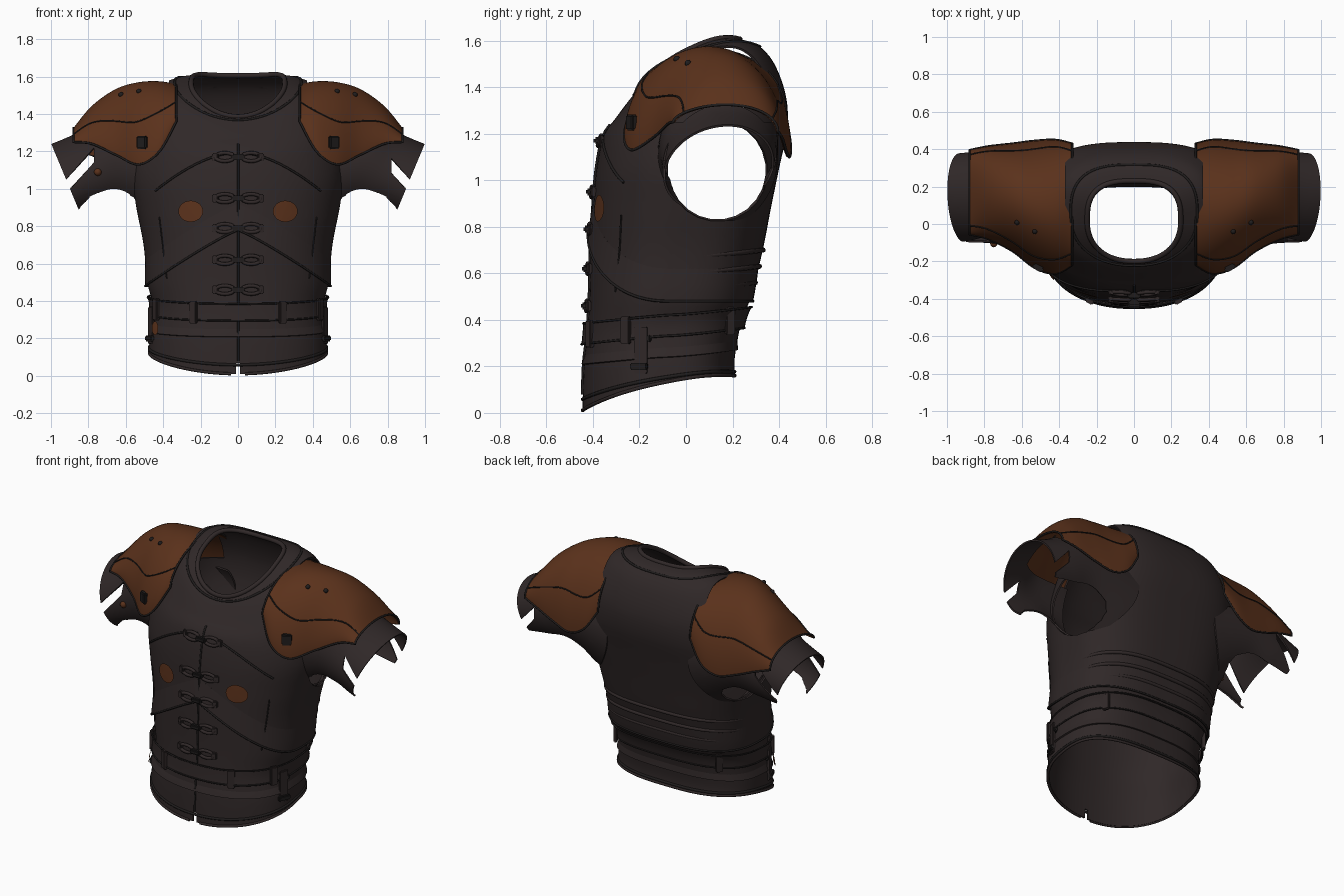
import bpy, bmesh, math
from math import sin, cos, pi
from mathutils import Vector, Matrix

if "Cube" in bpy.data.objects:
    bpy.data.objects.remove(bpy.data.objects["Cube"])


def material(name, rgb):
    m = bpy.data.materials.new(name)
    m.use_nodes = True
    m.diffuse_color = (*rgb, 1)
    bsdf = m.node_tree.nodes["Principled BSDF"]
    bsdf.inputs["Base Color"].default_value = (*rgb, 1)
    bsdf.inputs["Roughness"].default_value = 0.8
    return m


LEATHER = material("dark leather", (0.029, 0.021, 0.021))
TRIM = material("black trim", (0.014, 0.012, 0.012))
BROWN = material("brown leather", (0.103, 0.031, 0.011))


def spline(rows, t):
    """Smooth interpolation through rows of values."""
    n = len(rows)
    i = min(max(int(t), 0), n - 2)
    f = t - i
    a, b, c, d = (rows[min(max(i + k, 0), n - 1)] for k in (-1, 0, 1, 2))
    return [q + f / 2 * (r - p + f * (2 * p - 5 * q + 4 * r - s + f * (3 * (q - r) + s - p)))
            for p, q, r, s in zip(a, b, c, d)]


def finish(name, bm, mat):
    bmesh.ops.recalc_face_normals(bm, faces=bm.faces)
    me = bpy.data.meshes.new(name)
    bm.to_mesh(me)
    bm.free()
    me.materials.append(mat)
    ob = bpy.data.objects.new(name, me)
    bpy.context.collection.objects.link(ob)


def sheet(name, fn, nu, nv, mat, closed=True, keep=None, cuts=(), thick=0.01):
    """Thin shell over fn(u, v); cuts are planes that give clean opening edges."""
    bm = bmesh.new()
    cols = nu if closed else nu + 1
    g = [[bm.verts.new(fn(i / nu, j / nv)) for i in range(cols)] for j in range(nv + 1)]
    for j in range(nv):
        for i in range(nu):
            k = (i + 1) % cols
            bm.faces.new((g[j][i], g[j][k], g[j + 1][k], g[j + 1][i]))
    for co, no in cuts:
        bmesh.ops.bisect_plane(bm, geom=bm.verts[:] + bm.edges[:] + bm.faces[:], dist=1e-4,
                               plane_co=co, plane_no=no)
    if keep:
        gone = [f for f in bm.faces if not keep(f.calc_center_median())]
        bmesh.ops.delete(bm, geom=gone, context='FACES')
    bmesh.ops.recalc_face_normals(bm, faces=bm.faces)
    # Offset a copy along the normals and join the rims
    bm.normal_update()
    shift = {v: v.co - v.normal * thick for v in bm.verts}
    rims = [e for e in bm.edges if e.is_boundary]
    faces = bm.faces[:]
    twin = {v: bm.verts.new(co) for v, co in shift.items()}
    for f in faces:
        bm.faces.new([twin[v] for v in reversed(f.verts)])
    for e in rims:
        a, b = e.verts
        bm.faces.new((a, b, twin[b], twin[a]))
    finish(name, bm, mat)


def tube(name, pts, r, mat, closed=False):
    cu = bpy.data.curves.new(name, 'CURVE')
    cu.dimensions = '3D'
    cu.bevel_depth = r
    cu.bevel_resolution = 2
    cu.use_fill_caps = True
    sp = cu.splines.new('POLY')
    sp.points.add(len(pts) - 1)
    for q, p in zip(sp.points, pts):
        q.co = (*p, 1)
    sp.use_cyclic_u = closed
    cu.materials.append(mat)
    bpy.context.collection.objects.link(bpy.data.objects.new(name, cu))


def block(name, pos, size, turn, mat):
    bm = bmesh.new()
    m = Matrix.Translation(pos) @ Matrix.Rotation(turn, 4, 'Z') @ Matrix.Diagonal((*size, 1))
    bmesh.ops.create_cube(bm, size=1, matrix=m)
    bmesh.ops.bevel(bm, geom=bm.edges[:], offset=min(size) * 0.25, segments=2, affect='EDGES')
    finish(name, bm, mat)


def stud(name, pos, r, mat):
    bm = bmesh.new()
    bmesh.ops.create_uvsphere(bm, u_segments=12, v_segments=8, radius=r,
                              matrix=Matrix.Translation(pos))
    finish(name, bm, mat)


# Torso rings: front z, back z, side lift, half width, front y, back y
RINGS = [(.01, .16, .03, .475, -.445, .21), (.2, .24, 0, .47, -.44, .21),
         (.34, .4, 0, .455, -.425, .24), (.5, .5, 0, .485, -.415, .28),
         (.7, .7, 0, .505, -.41, .33), (.88, .88, 0, .54, -.4, .365),
         (1.05, 1.05, 0, .57, -.385, .4), (1.19, 1.22, 0, .56, -.355, .435),
         (1.27, 1.36, .06, .52, -.3, .43), (1.33, 1.5, .1, .42, -.255, .38),
         (1.37, 1.58, .07, .33, -.22, .31), (1.385, 1.605, .05, .25, -.2, .23)]
LAST = len(RINGS) - 1


def point(a, v):
    zf, zb, lift, w, yf, yb = spline(RINGS, v)
    c, s = cos(a), sin(a)
    e = 0.9 if s < 0 else 0.7
    x = math.copysign(abs(c) ** e, c) * w
    t = (1 + math.copysign(abs(s) ** e, s)) / 2
    return Vector((x, yf + (yb - yf) * t, zf + (zb - zf) * t ** 0.8 + lift * c * c))


def surf(a, z, off=0.0):
    """Torso surface at an angle and height, pushed outward."""
    lo, hi = 0, LAST - 2
    for _ in range(22):
        v = (lo + hi) / 2
        lo, hi = (v, hi) if point(a, v).z < z else (lo, v)
    d = point(a + 0.02, v) - point(a - 0.02, v)
    return point(a, v) + Vector((d.y, -d.x, 0)).normalized() * off


def front(x, z, off=0.0):
    lo, hi = -pi / 2, 0
    for _ in range(18):
        a = (lo + hi) / 2
        lo, hi = (a, hi) if surf(a, z).x < abs(x) else (lo, a)
    p = surf(a, z, off)
    return Vector((math.copysign(p.x, x), p.y, p.z))


# Round arm opening, seen from the side
ARM_Y, ARM_Z, ARM_R = .135, 1.04, .215
ARM_CUTS = [(Vector((0, ARM_Y + ARM_R * cos(t), ARM_Z + ARM_R * sin(t))), Vector((0, cos(t), sin(t))))
            for t in [2 * pi * i / 24 for i in range(24)]]


def in_arm(p):
    return math.hypot(p.y - ARM_Y, p.z - ARM_Z) < ARM_R * 1.002


def torso_kept(p):
    """Open at the arms, beneath the shoulder plates and at the hem notch."""
    x = abs(p.x)
    notch = x < .012 and p.z < .07 and p.y < 0
    return not (x > .28 and in_arm(p)) and not (x > .37 and p.z > 1.31) and not notch


sheet("torso_shell", lambda u, v: point(2 * pi * u, v * LAST), 112, 66, LEATHER, keep=torso_kept,
      cuts=ARM_CUTS + [((0, 0, z), (0, 0, 1)) for z in (.07, 1.31)]
      + [((x, 0, 0), (1, 0, 0)) for x in (.37, -.37, .012, -.012)])

# Collar edges
for name, v, r, mat in (("collar_roll", LAST, .014, LEATHER), ("collar_seam", LAST - 1.1, .007, TRIM)):
    tube(name, [point(2 * pi * i / 64, v) for i in range(64)], r, mat, True)


# Bands that wrap the waist
def band(name, low, high, off_low, off_high):
    def fn(u, v):
        a = 2 * pi * u
        return surf(a, low(a) + (high(a) - low(a)) * v, off_low + (off_high - off_low) * v)
    sheet(name, fn, 96, 4, LEATHER)


def belt_low(a): return .335 + .035 * sin(a)
def flap(a): return .48 + (.3 * (1 - abs(cos(a))) if sin(a) < 0 else 0)


band("belt", belt_low, lambda a: belt_low(a) + .08, .02, .02)
band("crossed_flap", flap, lambda a: flap(a) + .14, .015, 0)
band("hem_band", lambda a: .24 + .03 * sin(a), lambda a: .28 + .03 * sin(a), .01, 0)
ring = [2 * pi * i / 80 for i in range(80)]
for name, z in (("belt_top_edge", .42), ("belt_bottom_edge", .33)):
    tube(name, [surf(a, z + .035 * sin(a), .02) for a in ring], .005, TRIM, True)
tube("flap_edge", [surf(a, flap(a), .015) for a in ring], .006, TRIM, True)
tube("hem_stitch", [point(a, .32) for a in ring], .008, TRIM, True)
tube("hem_edge", [point(-pi / 2 + .06 + (2 * pi - .12) * i / 80, 0) for i in range(81)], .008, LEATHER)
for k in range(3):
    tube("back_fold", [surf(pi * t, .53 + .07 * k + .03 * sin(pi * t), .016 * sin(pi * t) - .014)
                       for t in [i / 30 for i in range(31)]], .011, LEATHER)

# Belt loops and hanging side straps
for deg in (-62, -118, -25, -155, 45, 135):
    a = math.radians(deg)
    p = surf(a, belt_low(a) + .035, .025)
    block("belt_loop", p, (.045, .022, .12), math.atan2(p.y, p.x) + pi / 2, LEATHER)
for a in (-.22, -pi + .22):
    p = surf(a, .27, .01)
    block("hanging_strap", p, (.06, .015, .2), math.atan2(p.y, p.x) + pi / 2, LEATHER)
    for z in (.2, .32):
        p = surf(a, z, .012)
        block("strap_buckle", p, (.08, .022, .03), math.atan2(p.y, p.x) + pi / 2, TRIM)

# Front opening with toggle fasteners
tube("front_seam", [front(.001, .08 + .029 * i, .002) for i in range(41)], .006, TRIM)
for z in (1.17, .95, .79, .62, .46):
    for s in (1, -1):
        loop = [front(s * (.07 + .05 * cos(t)), z + .022 * sin(t), .012)
                for t in [2 * pi * i / 20 for i in range(20)]]
        tube("toggle_loop", loop, .01, LEATHER, True)
        block("toggle_tab", front(s * .12, z, .01), (.035, .02, .045), s * .3, LEATHER)
    block("toggle_bar", front(.001, z, .02), (.07, .03, .03), 0, TRIM)


# Brown patches, chest seams and side seams
def patch(name, x, z, rx, rz, off):
    bm = bmesh.new()
    hub = bm.verts.new(front(x, z, off + .002))
    rim = [bm.verts.new(front(x + rx * cos(t), z + rz * sin(t), off))
           for t in [2 * pi * i / 28 for i in range(28)]]
    for i in range(28):
        bm.faces.new((hub, rim[i - 1], rim[i]))
    finish(name, bm, BROWN)


for s in (1, -1):
    tube("chest_seam", [front(s * (.04 + .4 * t), 1.19 - .2 * t ** 1.6, .003)
                        for t in [i / 16 for i in range(17)]], .006, TRIM)
    tube("side_seam", [front(s * (.38 + .04 * t), .52 + .33 * t, .002)
                       for t in [i / 10 for i in range(11)]], .004, TRIM)
    patch("chest_patch", s * .25, .88, .065, .057, .01)
patch("hip_patch", -.425, .255, .016, .036, .022)

# Sleeve stations: top x, top z, bottom x, bottom z, centre y, half depth
SLEEVE = [(.43, 1.4, .47, .8, .135, .26), (.7, 1.4, .6, .885, .14, .255),
          (.86, 1.3, .72, .89, .145, .245), (.998, 1.24, .84, .86, .14, .235)]
# Shoulder stations: x, top z, front y, front z, back y, back z
SHOULDER = [(.33, 1.56, -.22, 1.36, .43, 1.28), (.42, 1.575, -.265, 1.2, .45, 1.15),
            (.53, 1.57, -.235, 1.13, .445, 1.1), (.65, 1.535, -.145, 1.18, .43, 1.13),
            (.78, 1.445, -.08, 1.24, .415, 1.18), (.88, 1.325, -.055, 1.25, .395, 1.21)]

for s, side, slit in ((1, "left", .82), (-1, "right", .77)):
    def sleeve(u, v):
        tx, tz, bx, bz, yc, ry = spline(SLEEVE, v * 3)
        c, h = cos(2 * pi * u), sin(2 * pi * u)
        tuck = .16 * (1 - v) ** 3 * max(h, 0) ** 2
        return Vector((s * ((tx + bx + (tx - bx) * c) / 2 - tuck), yc + ry * h + .04 * v * c,
                       (tz + bz + (tz - bz) * c) / 2))

    def sleeve_kept(p):
        """Open beneath the plate, in the armpit and along the slit below the cuff."""
        x = abs(p.x)
        cut = x > slit and abs(.75 * (x - .78) + .66 * (p.z - 1.17)) < .026
        return not cut and (x > .82 or p.z < 1.25) and not (p.z < ARM_Z and in_arm(p))

    def shoulder(u, v, off=0.0):
        x, zt, yf, zf, yb, zb = spline(SHOULDER, v * 5)
        a = pi * u
        c, h = cos(a), max(sin(a), 0) ** (1.15 if u < .5 else 1)
        base = zf + (zb - zf) * (1 - c) / 2
        return Vector((s * x, (yf + yb) / 2 - ((yb - yf) / 2 + off) * c,
                       base + (zt - base + off) * h))

    slope = Vector((s * .75, 0, .66))
    planes = [(Vector((s * .78, 0, 1.17)) + slope * d, slope) for d in (.026, -.026)]
    planes += [((s * x, 0, 0), (1, 0, 0)) for x in (slit, .82)] + [((0, 0, 1.25), (0, 0, 1))]
    sheet(side + "_sleeve", sleeve, 72, 32, LEATHER, keep=sleeve_kept, cuts=planes + ARM_CUTS[12:])
    sheet(side + "_shoulder_plate", shoulder, 48, 30, BROWN, closed=False)

    # Plate borders, overlap seams, rivets and buckle
    n = [i / 40 for i in range(41)]
    border = ([shoulder(t, 0) for t in n] + [shoulder(1, t) for t in n[1:]]
              + [shoulder(1 - t, 1) for t in n[1:]] + [shoulder(0, 1 - t) for t in n[1:-1]])
    tube(side + "_plate_border", border, .006, TRIM, True)
    for u in (.2, .84):
        tube(side + "_plate_seam", [shoulder(u + .012 * sin(9 * t), t, .001) for t in n], .004, TRIM)
    for v in (.4, .56):
        stud(side + "_rivet", shoulder(.36, v), .014, TRIM)
    block(side + "_shoulder_buckle", shoulder(.1, .37, .008), (.06, .03, .07), s * .5, TRIM)
    if s < 0:
        stud("sleeve_stud", sleeve(.735, .58), .02, BROWN)

# Smooth shading with sharp rims
bpy.ops.object.select_all(action='DESELECT')
for ob in bpy.context.collection.objects:
    if ob.type == 'MESH':
        ob.select_set(True)
        bpy.context.view_layer.objects.active = ob
bpy.ops.object.shade_smooth_by_angle(angle=math.radians(40))
